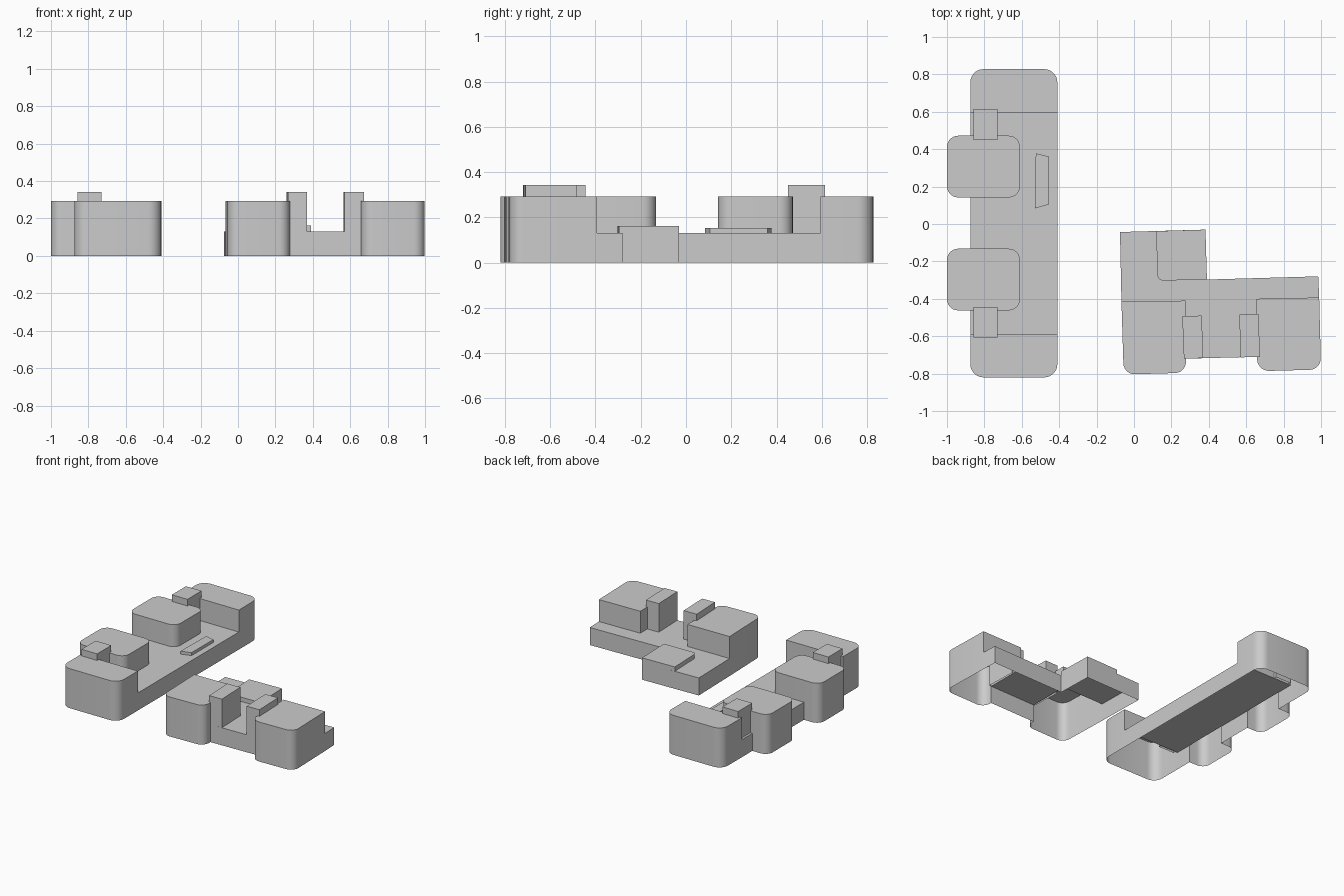
import bpy, bmesh, math
from mathutils import Vector

if "Cube" in bpy.data.objects:
    bpy.data.objects.remove(bpy.data.objects["Cube"])

LOW, HIGH, TOP = 0.13, 0.293, 0.342


def outline(points, steps=7):
    """Expand (x, y, wall_floor, corner_radius) points, rounding corners."""
    out = []
    n = len(points)
    for i, (x, y, floor, r) in enumerate(points):
        p = Vector((x, y))
        if r == 0:
            out.append((p, floor))
            continue
        d1 = (Vector(points[i - 1][:2]) - p).normalized()
        d2 = (Vector(points[(i + 1) % n][:2]) - p).normalized()
        c = p + (d1 + d2) * r
        for k in range(steps + 1):
            t = math.pi / 2 * k / steps
            out.append((c - r * (math.cos(t) * d2 + math.sin(t) * d1), floor))
    return out


def shell(name, points, z):
    """Roof plus walls, open below; each wall starts at its own floor height."""
    ring = outline(points)
    bm = bmesh.new()
    top = [bm.verts.new((p.x, p.y, z)) for p, _ in ring]
    bm.faces.new(top)
    for i, (p, floor) in enumerate(ring):
        if floor >= z:
            continue
        j = (i + 1) % len(ring)
        q = ring[j][0]
        a = bm.verts.new((p.x, p.y, floor))
        b = bm.verts.new((q.x, q.y, floor))
        bm.faces.new((a, b, top[j], top[i]))
    bmesh.ops.remove_doubles(bm, verts=bm.verts, dist=1e-5)
    mesh = bpy.data.meshes.new(name)
    bm.to_mesh(mesh)
    bm.free()
    ob = bpy.data.objects.new(name, mesh)
    bpy.context.collection.objects.link(ob)
    bpy.ops.object.select_all(action='DESELECT')
    ob.select_set(True)
    bpy.context.view_layer.objects.active = ob
    bpy.ops.object.shade_smooth_by_angle(angle=math.radians(30))
    return ob


def block(name, corners, z, floor=LOW):
    return shell(name, [(x, y, floor, 0) for x, y in corners], z)


def rect(x0, x1, y0, y1):
    return [(x0, y0), (x1, y0), (x1, y1), (x0, y1)]


# Long building: low middle roof (no wall where the towers join)
E, W = -0.41, -0.875
shell("long_low_roof", [
    (E, -0.588, 0, 0), (E, 0.595, LOW, 0), (W, 0.595, 0, 0),
    (W, 0.47, LOW, 0), (W, 0.142, 0, 0), (W, -0.132, LOW, 0),
    (W, -0.462, 0, 0), (W, -0.588, LOW, 0)], LOW)

# Long building: tall rounded ends
shell("long_north_end", [
    (W, 0.595, LOW, 0), (E, 0.595, 0, 0), (E, 0.828, 0, 0.07), (W, 0.828, 0, 0.07)], HIGH)
shell("long_south_end", [
    (W, -0.82, 0, 0.07), (E, -0.82, 0, 0.07), (E, -0.588, LOW, 0), (W, -0.588, 0, 0)], HIGH)

# Rounded towers projecting on the west side
for side, y0, y1 in (("north", 0.142, 0.472), ("south", -0.462, -0.132)):
    shell(side + "_tower", [
        (W, y0, LOW, 0), (-0.61, y0, LOW, 0.06), (-0.61, y1, LOW, 0.06),
        (W, y1, 0, 0), (-1, y1, 0, 0.06), (-1, y0, 0, 0.06)], HIGH)

# Stair cores bridging towers and ends, and the low skylight
block("north_stair_core", rect(-0.858, -0.73, 0.45, 0.615), TOP)
block("south_stair_core", rect(-0.858, -0.73, -0.608, -0.443), TOP)
block("skylight", [(-0.53, 0.083), (-0.455, 0.105), (-0.455, 0.36), (-0.525, 0.378)], 0.152)

# Angled building: low roof
shell("angled_low_roof", [
    (0.277, -0.72, 0, 0), (0.657, -0.71, LOW, 0), (0.655, -0.40, LOW, 0),
    (0.99, -0.393, 0, 0), (0.985, -0.28, 0, 0), (0.39, -0.297, 0, 0),
    (0.382, -0.03, 0, 0), (-0.075, -0.043, 0, 0), (-0.067, -0.415, LOW, 0),
    (0.275, -0.41, LOW, 0)], LOW)

# Angled building: two tall wings with rounded front corners
shell("west_wing", [
    (-0.055, -0.805, 0, 0.06), (0.28, -0.795, 0, 0.06), (0.277, -0.72, LOW, 0),
    (0.275, -0.41, LOW, 0), (-0.067, -0.415, 0, 0)], HIGH)
shell("east_wing", [
    (0.663, -0.787, 0, 0.06), (1.0, -0.778, 0, 0.06), (0.99, -0.393, LOW, 0),
    (0.655, -0.40, LOW, 0), (0.657, -0.71, 0, 0)], HIGH)

# Angled building: stair cores and raised terrace
block("west_wing_stair_core", [(0.267, -0.72), (0.37, -0.717), (0.362, -0.49), (0.258, -0.493)], TOP)
block("east_wing_stair_core", [(0.57, -0.713), (0.673, -0.71), (0.666, -0.482), (0.563, -0.485)], TOP)
shell("raised_terrace", [
    (0.127, -0.303, LOW, 0.03), (0.39, -0.297, LOW, 0),
    (0.382, -0.03, LOW, 0), (0.118, -0.038, LOW, 0)], 0.162)
